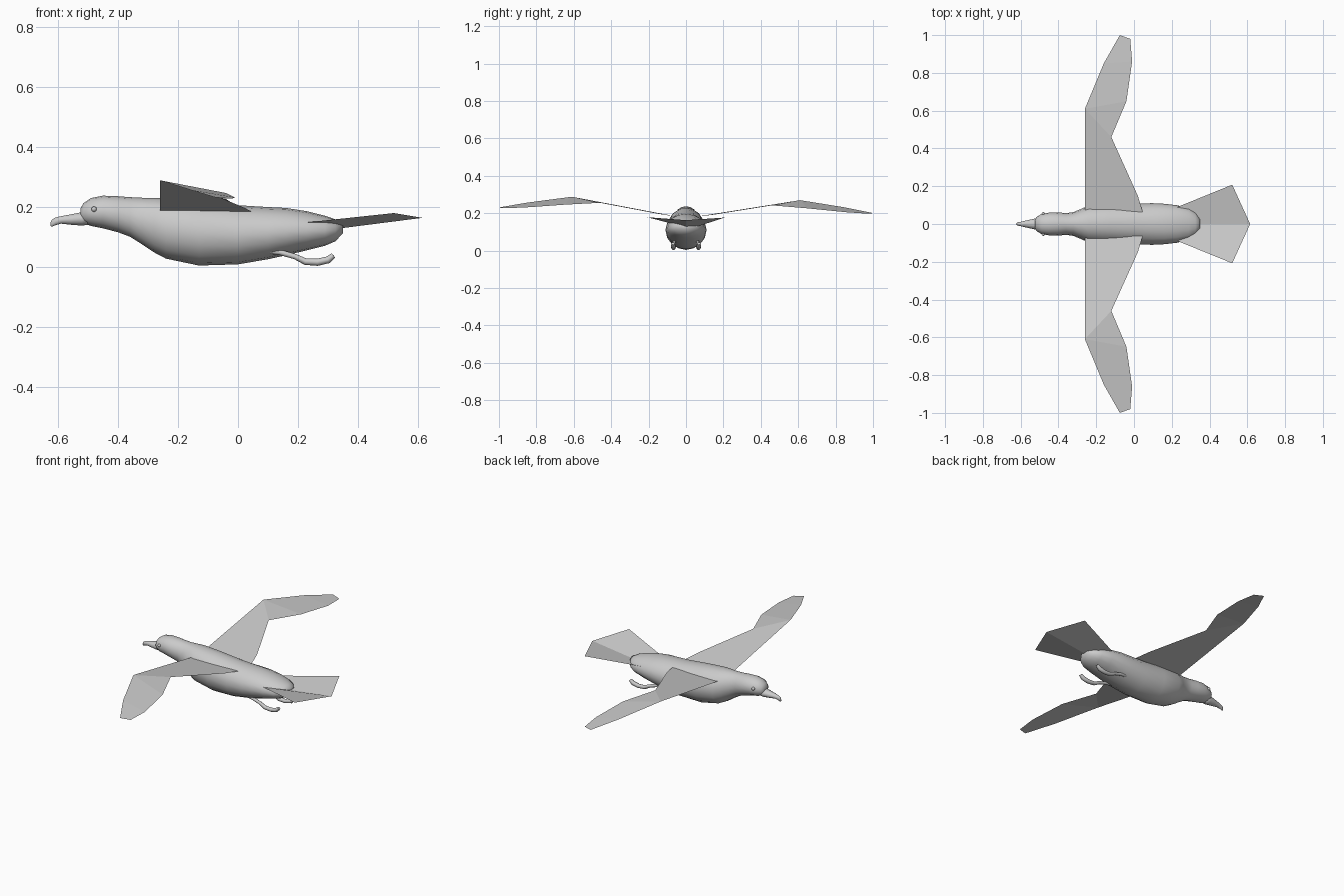
import bpy, math

ROLL = 0.015  # slight bank of the flying bird


def mesh_object(name, verts, faces, smooth=True):
    me = bpy.data.meshes.new(name)
    me.from_pydata(verts, [], faces)
    me.update()
    ob = bpy.data.objects.new(name, me)
    bpy.context.collection.objects.link(ob)
    if smooth:
        for p in me.polygons:
            p.use_smooth = True
    return ob


def loft(name, rings, n=16):
    """Elliptical rings (x, z top, z bottom, half width) joined along x."""
    verts, faces = [], []
    for x, zt, zb, w in rings:
        c, h = (zt + zb) / 2, (zt - zb) / 2
        for i in range(n):
            a = 2 * math.pi * i / n
            verts.append((x, w * math.cos(a), c + h * math.sin(a)))
    for r in range(len(rings) - 1):
        for i in range(n):
            j = (i + 1) % n
            faces.append((r * n + i, r * n + j, (r + 1) * n + j, (r + 1) * n + i))
    faces.append(tuple(reversed(range(n))))
    last = (len(rings) - 1) * n
    faces.append(tuple(range(last, last + n)))
    return mesh_object(name, verts, faces)


# Body with head, neck and rump
loft("body", [
    (-0.525, 0.195, 0.155, 0.020), (-0.515, 0.212, 0.145, 0.038),
    (-0.490, 0.229, 0.136, 0.053), (-0.450, 0.237, 0.128, 0.060),
    (-0.400, 0.235, 0.115, 0.062), (-0.360, 0.232, 0.100, 0.057),
    (-0.320, 0.230, 0.075, 0.063), (-0.280, 0.230, 0.048, 0.080),
    (-0.240, 0.229, 0.027, 0.098), (-0.130, 0.220, 0.004, 0.105),
    (0.000, 0.205, 0.008, 0.109), (0.100, 0.199, 0.025, 0.110),
    (0.160, 0.196, 0.038, 0.107), (0.230, 0.185, 0.055, 0.099),
    (0.290, 0.170, 0.070, 0.084), (0.325, 0.158, 0.085, 0.062),
    (0.350, 0.145, 0.112, 0.025)])

# Hooked beak
loft("beak", [
    (-0.490, 0.195, 0.140, 0.036), (-0.520, 0.183, 0.136, 0.030),
    (-0.555, 0.176, 0.139, 0.022), (-0.590, 0.169, 0.143, 0.014),
    (-0.608, 0.165, 0.138, 0.010), (-0.620, 0.158, 0.133, 0.006),
    (-0.625, 0.148, 0.136, 0.002)], 10)

# Wing sheet: inner panel and swept outer panel
wing = [(-0.26, 0.04, 0.180), (0.05, 0.05, 0.181), (0.02, 0.15, 0.195),
        (-0.12, 0.46, 0.249), (-0.26, 0.61, 0.279), (-0.04, 0.65, 0.236),
        (-0.01, 0.86, 0.218), (-0.02, 0.98, 0.212), (-0.075, 1.0, 0.216),
        (-0.16, 0.85, 0.244)]
wing_faces = [(0, 1, 2, 3, 4), (4, 3, 5), (4, 5, 6, 9), (9, 6, 7, 8)]

# Leg path trailing backwards: x, z, radius scale
leg = [(0.09, 0.055, 1.0), (0.14, 0.048, 0.9), (0.19, 0.034, 0.9),
       (0.225, 0.017, 1.1), (0.265, 0.015, 1.2), (0.30, 0.023, 1.2),
       (0.318, 0.038, 0.9)]

for s, side in ((1, "left"), (-1, "right")):
    verts = [(x, s * y, z - ROLL * s * y) for x, y, z in wing]
    faces = [f if s > 0 else tuple(reversed(f)) for f in wing_faces]
    mesh_object("wing_" + side, verts, faces, False)

    # Eyes
    bpy.ops.mesh.primitive_uv_sphere_add(segments=12, ring_count=8, radius=0.009,
                                         location=(-0.48, s * 0.054, 0.192))
    bpy.context.object.name = "eye_" + side
    bpy.ops.object.shade_smooth()

    # Legs with folded feet
    cu = bpy.data.curves.new("leg_" + side, 'CURVE')
    cu.dimensions = '3D'
    cu.bevel_depth = 0.010
    cu.bevel_resolution = 2
    cu.use_fill_caps = True
    sp = cu.splines.new('POLY')
    sp.points.add(len(leg) - 1)
    for p, (x, z, r) in zip(sp.points, leg):
        p.co = (x, s * (0.06 + 0.04 * (x - 0.09)), z, 1)
        p.radius = r
    sp.use_smooth = True
    bpy.context.collection.objects.link(bpy.data.objects.new("leg_" + side, cu))

# Tail fan: shallow V sheet
mesh_object("tail", [(0.20, 0, 0.110), (0.615, 0, 0.163),
                     (0.23, 0.09, 0.148), (0.52, 0.208, 0.177),
                     (0.23, -0.09, 0.148), (0.52, -0.208, 0.179)],
            [(0, 1, 3, 2), (4, 5, 1, 0)], False)
